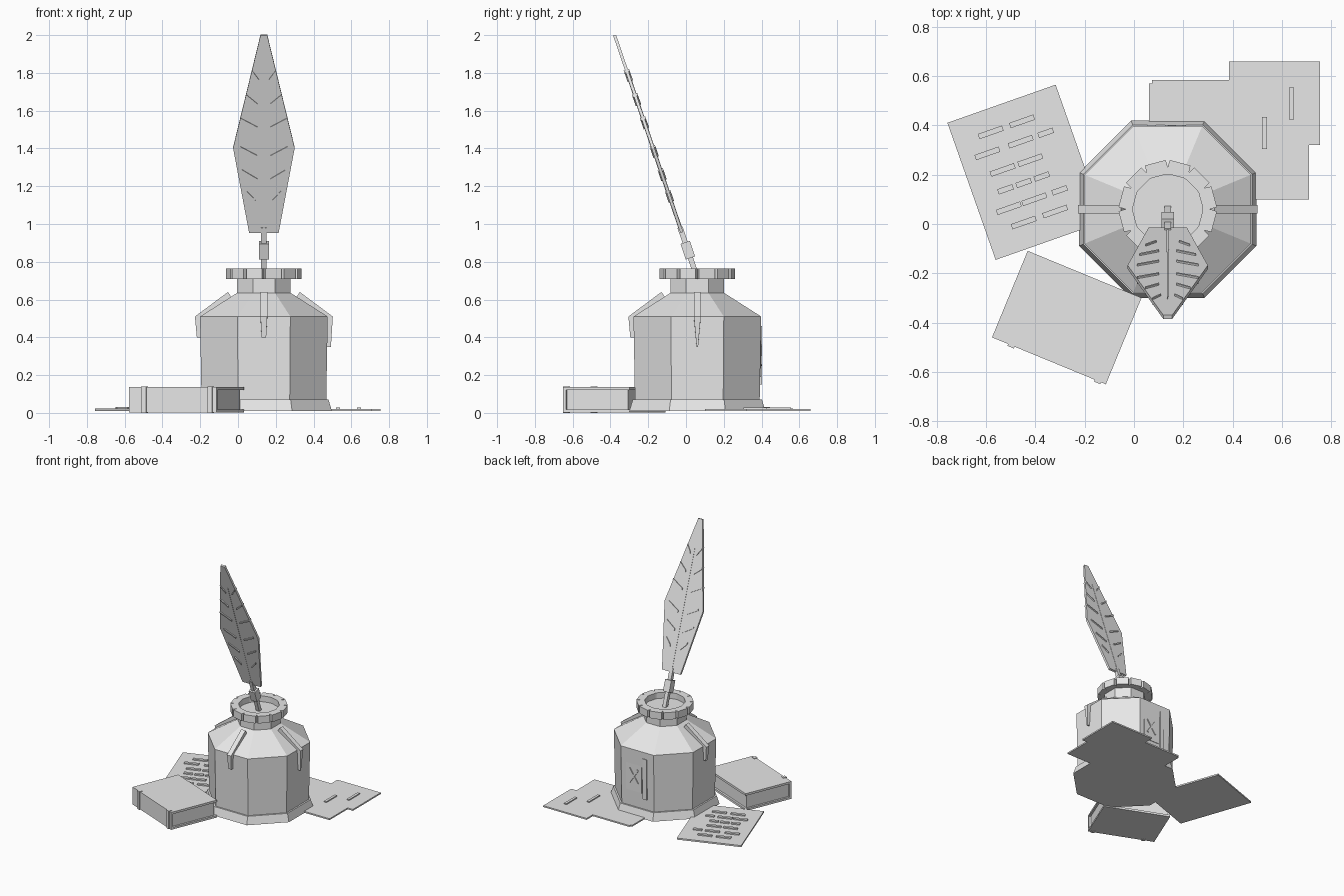
import bpy, bmesh, math
from mathutils import Matrix, Vector

if "Cube" in bpy.data.objects:
    bpy.data.objects.remove(bpy.data.objects["Cube"])

grey = bpy.data.materials.new("plain grey")
grey.diffuse_color = (0.8, 0.8, 0.8, 1)
grey.use_nodes = True
grey.node_tree.nodes["Principled BSDF"].inputs["Base Color"].default_value = grey.diffuse_color
CX, CY = 0.137, 0.06  # axis of the ink bottle


def finish(name, bm, mat=None):
    bmesh.ops.recalc_face_normals(bm, faces=bm.faces)
    me = bpy.data.meshes.new(name)
    bm.to_mesh(me)
    bm.free()
    me.materials.append(grey)
    ob = bpy.data.objects.new(name, me)
    if mat is not None:
        ob.matrix_world = mat
    bpy.context.collection.objects.link(ob)
    return ob


def loft(name, rings, mat=None, closed=False):
    """Skin equal-length rings of points; caps the ends unless closed."""
    bm = bmesh.new()
    vs = [[bm.verts.new(p) for p in r] for r in rings]
    n = len(vs[0])
    pairs = list(zip(vs, vs[1:])) + ([(vs[-1], vs[0])] if closed else [])
    for a, b in pairs:
        for i in range(n):
            j = (i + 1) % n
            bm.faces.new((a[i], a[j], b[j], b[i]))
    if not closed:
        bm.faces.new(vs[0])
        bm.faces.new(vs[-1])
    return finish(name, bm, mat)


def slab(name, pts, y0, y1, mat=None):
    """Extrude an x-z outline along y."""
    return loft(name, [[(x, y, z) for x, z in pts] for y in (y0, y1)], mat)


def box(name, lo, hi, mat=None):
    (a, b, c), (d, e, f) = lo, hi
    return slab(name, [(a, c), (d, c), (d, f), (a, f)], b, e, mat)


def octagon(apothem, z):
    r = apothem / math.cos(math.pi / 8)
    return [(r * math.cos((i + .5) * math.pi / 4), r * math.sin((i + .5) * math.pi / 4), z)
            for i in range(8)]


def frame(x, y, deg):
    return Matrix.Translation((x, y, 0)) @ Matrix.Rotation(math.radians(deg), 4, 'Z')


bottle = frame(CX, CY, 0)

# Bottle: flared foot, body, sloped shoulder and neck
loft("bottle_foot", [octagon(.36, .01), octagon(.342, .07)], bottle)
loft("bottle_body", [octagon(a, z) for a, z in
                     [(.33, .06), (.338, .51), (.142, .635), (.142, .72)]], bottle)

# Notched rim ring around the mouth
outer, inner = [], []
for i in range(12):
    for off, r in ((-2.5, .2), (0, .172), (2.5, .2)):
        t = math.radians(30 * i + off)
        outer.append((r * math.cos(t), r * math.sin(t)))
        inner.append((.142 * math.cos(t), .142 * math.sin(t)))
loft("bottle_rim", [[(x, y, z) for x, y in ring] for ring, z in
                    [(outer, .71), (outer, .765), (inner, .765), (inner, .71)]],
     bottle, closed=True)

# Ink drips over the shoulder: (direction, lower end, width at the lower end)
for k, (deg, low, tip) in enumerate([(-90, .40, .012), (180, .40, .012), (0, .35, .004)]):
    outline = [(.17, .61), (.19, .64), (.365, .51), (.355, low), (.33, low), (.33, .50)]
    rings = [[(r, s * (tip if z == low else .018), z) for r, z in outline] for s in (-1, 1)]
    loft("ink_drip_%d" % k, rings, frame(CX, CY, deg))

# Label on the back with a cross and a side strip
box("label_plate", (.10, .38, .19), (.235, .396, .42))
box("label_strip", (.055, .38, .15), (.09, .402, .46))
for s in (-1, 1):
    m = Matrix.Translation((.168, .396, .305)) @ Matrix.Rotation(s * .6, 4, 'Y')
    box("label_cross", (-.007, -.004, -.065), (.007, .007, .065), m)

# Quill: everything in a frame leaning toward the front
quill = Matrix.Translation((CX, .01, .86)) @ Matrix.Rotation(math.radians(18.8), 4, 'X')
half = [(.078, .1), (.163, .575), (.018, 1.204)]
slab("feather_blade", half + [(-x, z) for x, z in reversed(half)], -.008, .008, quill)
box("quill_stem", (-.014, -.014, -.17), (.014, .014, .13), quill)
box("quill_ferrule", (-.026, -.026, -.042), (.026, .026, .045), quill)
slab("feather_spine", [(-.005, .12), (.005, .12), (.002, 1.0), (-.002, 1.0)], -.010, .010, quill)
# Barb ribs, mirrored: outer x, outer height, inner x, inner height
for xo, zo, xi, zi in [(.062, 1.01, .027, .96), (.093, .875, .035, .825), (.125, .745, .035, .695),
                       (.125, .585, .035, .535), (.115, .455, .035, .405), (.09, .335, .045, .285)]:
    for s in (-1, 1):
        slab("feather_barb", [(s * xo, zo), (s * xi, zi), (s * xi, zi - .013), (s * xo, zo - .013)],
             -.015, .015, quill)

# Book: covers, spine with raised bands, page block
book = frame(-.273, -.38, -22.4)
box("book_lower_cover", (-.25, -.19, .002), (.25, .19, .018), book)
box("book_upper_cover", (-.25, -.19, .12), (.25, .19, .136), book)
box("book_spine", (-.25, -.19, .002), (.25, -.174, .136), book)
box("book_pages", (-.235, -.18, .01), (.235, .175, .13), book)
for x in (-.165, .215):
    box("spine_band", (x - .014, -.198, 0), (x + .014, -.17, .14), book)

# Written sheet: rows of dashes (row position, dash centres)
sheet = frame(-.44, .21, 19.4)
box("written_sheet", (-.233, -.295, .01), (.233, .295, .022), sheet)
for v, us in [(.2, (-.08, .055)), (.124, (-.121, .022, .13)), (.04, (-.085, .034)),
              (-.038, (-.1, -.022, .056)), (-.115, (-.113, -.003, .106)), (-.19, (-.075, .06))]:
    for u in us:
        h = .032 if u > .1 or v == -.038 else .052
        box("writing_dash", (u - h, v - .011, .02), (u + h, v + .011, .031), sheet)

# Overlapping sheets behind the bottle, as one stepped outline
steps = [(.06, .10), (.71, .10), (.71, .32), (.755, .32), (.755, .66), (.385, .66),
         (.385, .585), (.073, .585), (.073, .57), (.06, .57)]
loft("stacked_sheets", [[(x, y, z) for x, y in steps] for z in (.01, .021)])
for x, y in [(.53, .37), (.64, .49)]:
    box("sheet_mark", (x - .01, y - .065, .018), (x + .01, y + .065, .029))
